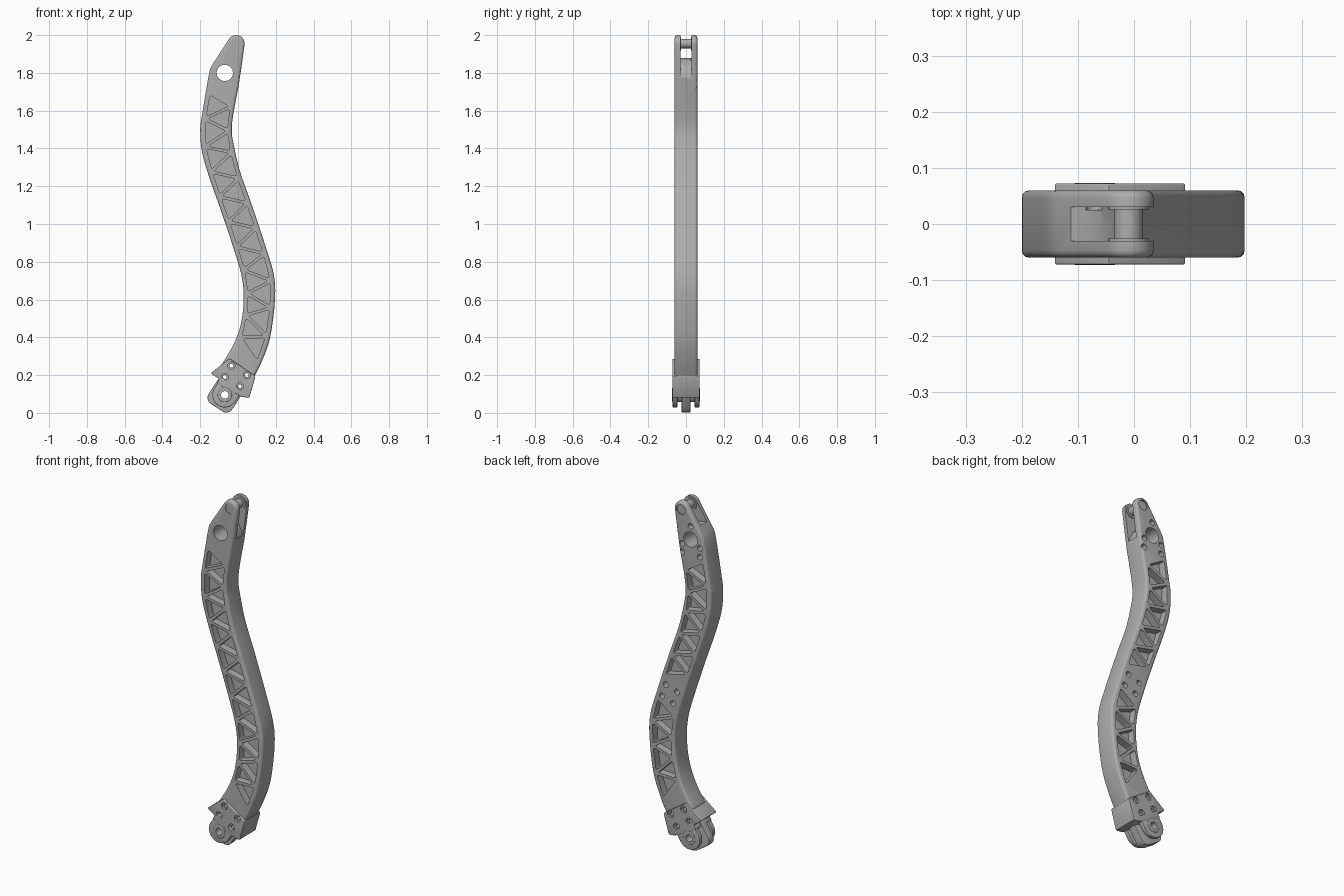
import bpy, bmesh, math
from mathutils import Vector

if "Cube" in bpy.data.objects:
    bpy.data.objects.remove(bpy.data.objects["Cube"])

grey = bpy.data.materials.new("machined_grey")
grey.use_nodes = True
grey.diffuse_color = (0.42, 0.42, 0.42, 1)
grey.node_tree.nodes["Principled BSDF"].inputs["Base Color"].default_value = (0.42, 0.42, 0.42, 1)


# Helpers: all profiles are (x, z) outlines extruded along y
def V(x, z):
    return Vector((x, z))


def disc(c, r, n=32, start=0, end=360):
    full = end - start == 360
    steps = n if full else n - 1
    angles = [math.radians(start + (end - start) * i / steps) for i in range(n)]
    return [V(c[0] + r * math.cos(a), c[1] + r * math.sin(a)) for a in angles]


def rounded(corners, d, n=5):
    out = []
    for i, c in enumerate(corners):
        p, q = corners[i - 1], corners[(i + 1) % len(corners)]
        a = c + (p - c).normalized() * min(d, (p - c).length * 0.45)
        b = c + (q - c).normalized() * min(d, (q - c).length * 0.45)
        for k in range(n):
            t = k / (n - 1)
            out.append(a * (1 - t) ** 2 + c * 2 * t * (1 - t) + b * t * t)
    return out


def prisms(name, parts):
    bm = bmesh.new()
    for pts, y0, y1 in parts:
        face = bm.faces.new([bm.verts.new((p.x, y0, p.y)) for p in pts])
        ext = bmesh.ops.extrude_face_region(bm, geom=[face])["geom"]
        moved = [g for g in ext if isinstance(g, bmesh.types.BMVert)]
        bmesh.ops.translate(bm, verts=moved, vec=(0, y1 - y0, 0))
    bmesh.ops.recalc_face_normals(bm, faces=bm.faces)
    mesh = bpy.data.meshes.new(name)
    bm.to_mesh(mesh)
    bm.free()
    mesh.materials.append(grey)
    obj = bpy.data.objects.new(name, mesh)
    bpy.context.collection.objects.link(obj)
    return obj


def finish(obj, bevel, cutters):
    bpy.ops.object.select_all(action="DESELECT")
    bpy.context.view_layer.objects.active = obj
    obj.select_set(True)
    if bevel:
        m = obj.modifiers.new("edge_round", "BEVEL")
        m.width, m.segments, m.angle_limit = bevel, 3, math.radians(50)
        bpy.ops.object.modifier_apply(modifier=m.name)
    for c in cutters:
        m = obj.modifiers.new("cut", "BOOLEAN")
        m.operation, m.solver, m.object = "DIFFERENCE", "EXACT", c
        bpy.ops.object.modifier_apply(modifier=m.name)
    bpy.ops.object.shade_smooth_by_angle(angle=math.radians(35))


# Curved arm: matching points on the left and right edges, from the foot up
left = [V(*p) for p in ((-.09, .25), (-.025, .36), (.015, .47), (.03, .6), (.02, .72), (-.02, .86),
                        (-.09, 1.07), (-.15, 1.24), (-.19, 1.38), (-.2, 1.5), (-.19, 1.58), (-.16, 1.76))]
right = [V(*p) for p in ((.075, .17), (.125, .27), (.17, .4), (.195, .59), (.19, .73), (.14, .9),
                         (.07, 1.11), (.01, 1.28), (-.025, 1.43), (-.033, 1.5), (-.025, 1.58), (.005, 1.74))]


def spline(pts, n=5):
    out = []
    ext = [pts[0] * 2 - pts[1]] + pts + [pts[-1] * 2 - pts[-2]]
    for a, b, c, d in zip(ext, ext[1:], ext[2:], ext[3:]):
        for k in range(n):
            t = k / n
            out.append(b + (c - a) * t / 2 + (a * 2 - b * 5 + c * 4 - d) * t * t / 2
                       + (b * 3 - a - c * 3 + d) * t ** 3 / 2)
    return out + [pts[-1]]


rail_l, rail_r = spline(left), spline(right)
pivot = V(-.01, 1.955)
tip = disc(pivot, .045, 16, -10, 148)
outline = rail_r + [V(.021, 1.85)] + tip + [V(-.135, 1.845), V(-.148, 1.82)] + rail_l[::-1]
arm = prisms("arm", [(outline, -.06, .06)])


# Triangular truss pockets on both faces
def across(z, f):
    for i in range(len(rail_l) - 1):
        m0 = (rail_l[i].y + rail_r[i].y) / 2
        m1 = (rail_l[i + 1].y + rail_r[i + 1].y) / 2
        if z <= m1:
            t = (z - m0) / (m1 - m0)
            return rail_l[i].lerp(rail_l[i + 1], t).lerp(rail_r[i].lerp(rail_r[i + 1], t), f)


def inset(tri, rib):
    a, b, c = tri
    la, lb, lc = (b - c).length, (c - a).length, (a - b).length
    s = la + lb + lc
    centre = (a * la + b * lb + c * lc) / s
    radius = abs((b - a).x * (c - a).y - (b - a).y * (c - a).x) / s
    return [centre + (p - centre) * (1 - rib / radius) for p in tri]


count = 21
nodes = [across(.3 + 1.39 * i / count, .1 if i % 2 else .9) for i in range(count + 1)]
pockets = []
for i in range(count - 1):
    tri = rounded(inset(nodes[i:i + 3], .008), .014)
    pockets.append((tri, -.1, -.018))
    if not .8 < sum(p.y for p in nodes[i:i + 3]) / 3 < .97:
        pockets.append((tri, .018, .1))
pocket_cut = prisms("pocket_cutter", pockets)

# Bolt holes on the back face: a ring around the lightening hole and a group of four
eye = V(-.07, 1.8)
back = [eye + V(0, .075)] + [eye + V(x, z) for x in (-.06, .052) for z in (-.035, -.085)]
back += [V(.063, .88) + V(.035 * i - .012 * j, .012 * i + .036 * j) for i in (-1, 1) for j in (-1, 1)]
bolt_cut = prisms("bolt_cutter", [(disc(p, .016, 20), .025, .1) for p in back]
                  + [(disc(pivot, .028), .052, .1), (disc(pivot, .03, 8), -.1, -.057)])
eye_cut = prisms("eye_cutter", [(disc(eye, .043), -.1, .1)])

# Fork slot at the tip
slot = [V(-.25, 1.88), V(-.11, 1.88), V(-.06, 1.868), V(-.02, 1.84), V(.0, 1.8), V(.006, 1.775),
        V(.1, 1.775), V(.1, 2.1), V(-.25, 2.1)]
slot_cut = prisms("slot_cutter", [(slot, -.03, .03)])

# Foot holes: four screws and the axle
axle = V(-.07, .095)
screws = [V(-.035, .25), V(-.07, .19), V(.047, .2), V(.01, .14)]
hole_cut = prisms("hole_cutter", [(disc(p, .01, 20), -.1, .1) for p in screws] + [(disc(axle, .02), -.1, .1)])
bore_cut = prisms("bore_cutter", [(disc(p, .019, 24), s * .06, s * .1) for p in screws for s in (-1, 1)])

finish(arm, .013, [pocket_cut, bolt_cut, eye_cut, slot_cut, hole_cut])

# Pin across the fork, with collars
pin = prisms("fork_pin", [(disc(pivot, .025), -.034, .034)])
collars = prisms("pin_collars", [(disc(pivot, .036), s * .026, s * .034) for s in (-1, 1)])
for o in (pin, collars):
    finish(o, 0, [])

# Foot clamp block wrapped around the arm
clamp = [V(-.045, .288), V(-.145, .21), V(-.098, .178), V(-.115, .155), V(.02, .085), V(.06, .08), V(.093, .195)]
block = prisms("foot_clamp", [(rounded(clamp, .008, 3), -.072, .072)])
finish(block, .003, [hole_cut, bore_cut])

# Outer lugs and centre tongue below the clamp
along, side = V(.545, .838), V(-.838, .545)
lug = disc(axle, .066, 24, 147, 327) + [axle + along * .07 - side * .066, axle + along * .07 + side * .066]
lugs = prisms("foot_lugs", [(lug, s * .046, s * .071) for s in (-1, 1)])
finish(lugs, .003, [hole_cut])
tongue = [axle + along * a + side * s for a, s in ((-.08, .075), (-.08, -.075), (.08, -.075), (.08, .075))]
centre = prisms("foot_tongue", [(rounded(tongue, .045, 8), -.023, .023)])
finish(centre, .003, [hole_cut])

# Axle bushing rings on the lugs
bushing = prisms("axle_bushing", [(disc(axle, .038), s * .02, s * .073) for s in (-1, 1)])
finish(bushing, .003, [hole_cut])

for c in (pocket_cut, bolt_cut, eye_cut, slot_cut, hole_cut, bore_cut):
    bpy.data.objects.remove(c)
